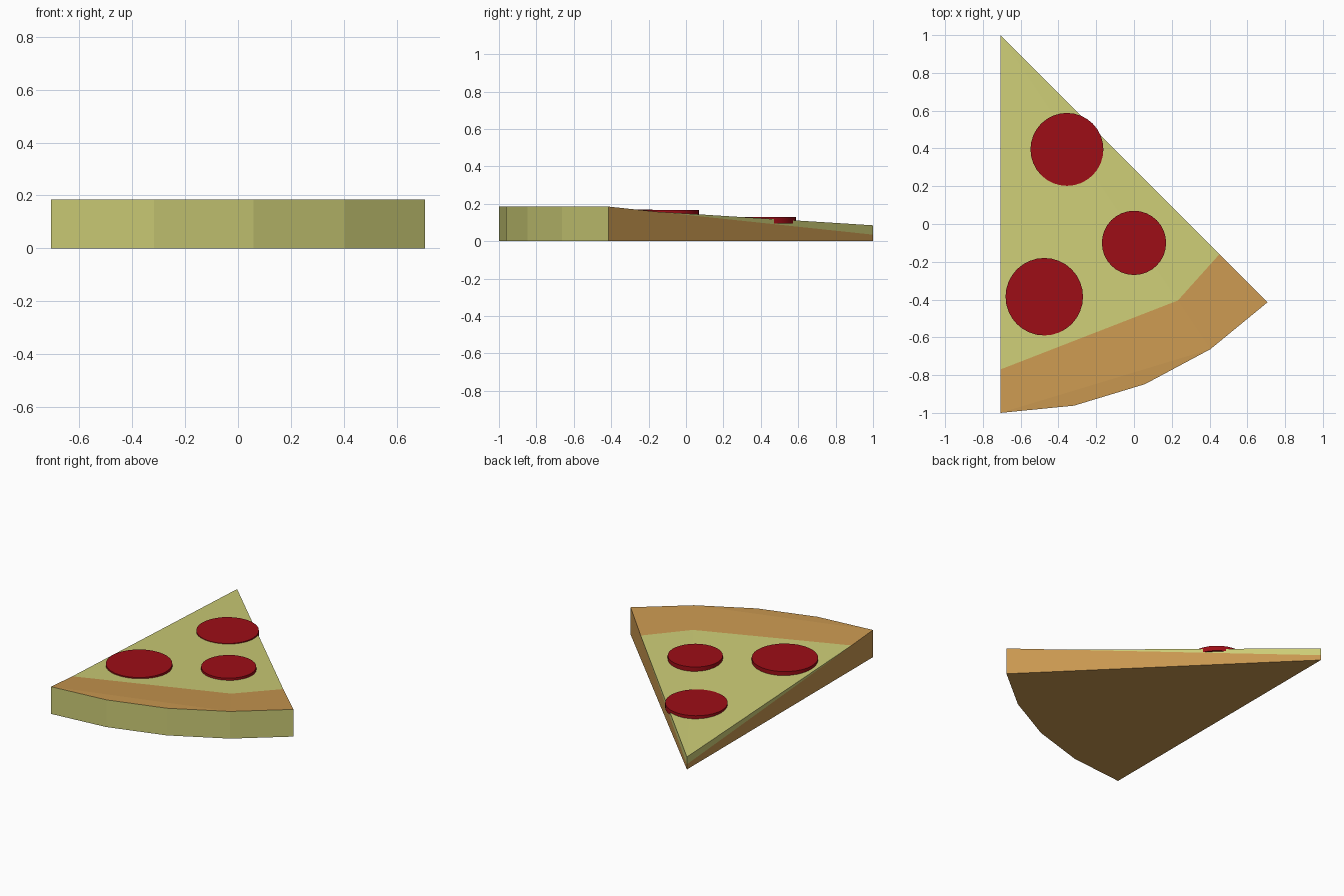
import bpy, bmesh
from math import sin, cos, radians

if "Cube" in bpy.data.objects:
    bpy.data.objects.remove(bpy.data.objects["Cube"])

TIP = (-0.707, 1.0)      # slice tip, centre of the crust arc
RIM_Z, TIP_Z, CHEESE_Z = 0.185, 0.035, 0.085


def material(name, rgb):
    m = bpy.data.materials.new(name)
    m.diffuse_color = (*rgb, 1)
    m.use_nodes = True
    m.node_tree.nodes["Principled BSDF"].inputs["Base Color"].default_value = m.diffuse_color
    return m


crust_mat = material("crust", (0.58, 0.31, 0.08))
cheese_mat = material("cheese", (0.60, 0.60, 0.18))
sausage_mat = material("sausage", (0.34, 0.004, 0.008))


def polar(r, deg, z):
    a = radians(deg)
    return (TIP[0] + r * sin(a), TIP[1] - r * cos(a), z)


def on_dough(r, deg):
    return polar(r, deg, TIP_Z + (RIM_Z - TIP_Z) * r / 2)


def finish(bm, name, mats):
    me = bpy.data.meshes.new(name)
    bm.to_mesh(me)
    bm.free()
    for m in mats:
        me.materials.append(m)
    ob = bpy.data.objects.new(name, me)
    bpy.context.collection.objects.link(ob)
    return ob


# Dough wedge: thin at the tip, tall at the faceted rim
bm = bmesh.new()
angles = [i * 11.25 for i in range(5)]
low = [bm.verts.new(polar(0, 0, 0))] + [bm.verts.new(polar(2, a, 0)) for a in angles]
top = [bm.verts.new(polar(0, 0, TIP_Z))] + [bm.verts.new(polar(2, a, RIM_Z)) for a in angles]
bm.faces.new(low[::-1])
for tri in ((0, 1, 4), (0, 4, 5), (1, 2, 3, 4)):
    bm.faces.new([top[i] for i in tri])
for i in range(6):
    j = (i + 1) % 6
    f = bm.faces.new((low[i], low[j], top[j], top[i]))
    f.material_index = 1 if 1 <= i <= 4 else 0   # rim has the cheese colour
finish(bm, "dough", [crust_mat, cheese_mat])

# Cheese layer: thick at the tip, runs out into the crust
bm = bmesh.new()
base = bm.verts.new(polar(0, 0, TIP_Z))
tip = bm.verts.new(polar(0, 0, CHEESE_Z))
a, b, c = [bm.verts.new(on_dough(r, d)) for r, d in ((1.77, 0), (1.69, 33.75), (1.64, 45))]
for f in ((tip, a, b), (tip, b, c), (base, a, tip), (base, tip, c)):
    bm.faces.new(f)
finish(bm, "cheese", [cheese_mat])

# Sausage discs: x, y, radius, top height
for n, (x, y, r, z) in enumerate(((-0.355, 0.395, 0.193, 0.13),
                                  (0.0, -0.10, 0.17, 0.167),
                                  (-0.475, -0.385, 0.205, 0.17))):
    h = 0.035
    bpy.ops.mesh.primitive_cylinder_add(vertices=32, radius=r, depth=h, location=(x, y, z - h / 2))
    ob = bpy.context.object
    ob.name = f"sausage_disc_{n + 1}"
    ob.data.materials.append(sausage_mat)
    bpy.ops.object.shade_smooth_by_angle(angle=radians(30))
